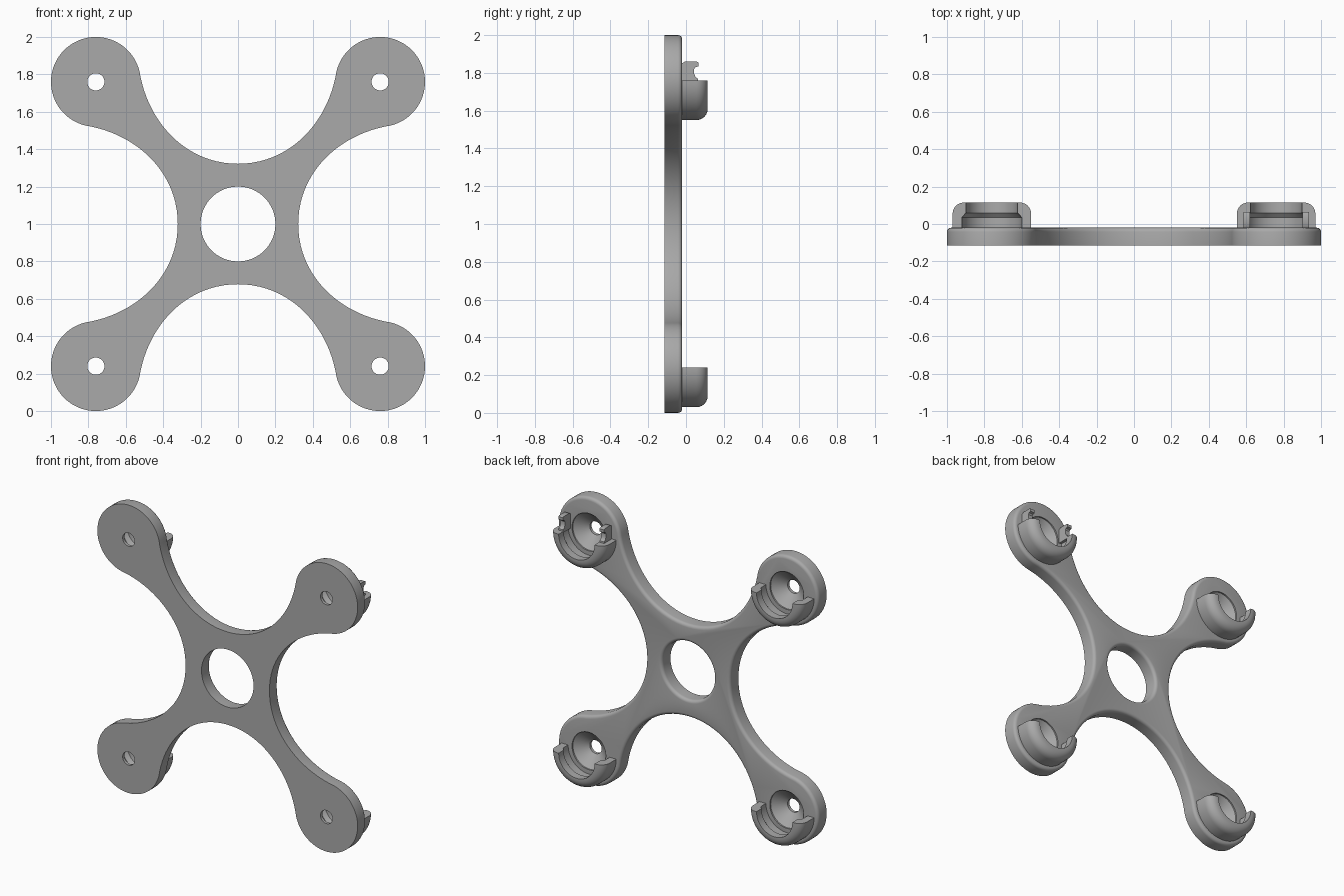
import bpy, bmesh, math
from mathutils import Matrix, Vector

cube = bpy.data.objects.get("Cube")
if cube:
    bpy.data.objects.remove(cube, do_unlink=True)

grey = bpy.data.materials.new("matte_grey")
grey.use_nodes = True
colour = (0.4, 0.4, 0.4, 1)
grey.diffuse_color = colour
grey.node_tree.nodes["Principled BSDF"].inputs["Base Color"].default_value = colour

FRONT, BACK, TOP = -0.115, -0.02, 0.115
PAD, PAD_R = 0.76, 0.24      # pad centre offset and radius
ROUND = 0.022                # rounding of the plate's back edges


def finish(name, bm):
    bmesh.ops.recalc_face_normals(bm, faces=bm.faces)
    mesh = bpy.data.meshes.new(name)
    bm.to_mesh(mesh)
    bm.free()
    mesh.materials.append(grey)
    obj = bpy.data.objects.new(name, mesh)
    bpy.context.collection.objects.link(obj)
    return obj


def smooth(obj):
    bpy.ops.object.select_all(action='DESELECT')
    obj.select_set(True)
    bpy.context.view_layer.objects.active = obj
    bpy.ops.object.shade_smooth_by_angle(angle=math.radians(32))


def revolve(name, profile, centre, start=0, sweep=360, steps=64):
    """Turn (radius, y) points about the y axis; full turns are capped at both ends."""
    bm = bmesh.new()
    full = sweep == 360
    rings = []
    for i in range(steps if full else steps + 1):
        a = math.radians(start + sweep * i / steps)
        rings.append([bm.verts.new((centre[0] + r * math.cos(a), y,
                                    centre[1] + r * math.sin(a))) for r, y in profile])
    n = len(profile)
    for i in range(steps):
        a, b = rings[i], rings[(i + 1) % len(rings)]
        for j in range(n - 1 if full else n):
            k = (j + 1) % n
            bm.faces.new((a[j], a[k], b[k], b[j]))
    if full:
        bm.faces.new([r[0] for r in rings])
        bm.faces.new([r[-1] for r in rings])
    else:
        bm.faces.new(rings[0])
        bm.faces.new(rings[-1])
    return finish(name, bm)


def extrude(bm, points, offset):
    face = bm.faces.new([bm.verts.new(p) for p in points])
    result = bmesh.ops.extrude_face_region(bm, geom=[face])
    moved = [v for v in result["geom"] if isinstance(v, bmesh.types.BMVert)]
    bmesh.ops.translate(bm, verts=moved, vec=offset)
    return moved


def bezier(p, steps):
    for i in range(steps):
        t = i / steps
        s = 1 - t
        yield s**3 * p[0] + 3 * s * s * t * p[1] + 3 * s * t * t * p[2] + t**3 * p[3]


# Four-armed outline: a waist curve, a pad arc and the mirrored waist curve
join = math.radians(173)
centre = Vector((PAD, PAD))
end = centre + PAD_R * Vector((math.cos(join), math.sin(join)))
waist = [Vector((0, 0.322)), Vector((0.27, 0.322)), Vector((0.47, 0.53)), end]
quarter = list(bezier(waist, 20))
ARC = 48
for i in range(ARC + 1):
    a = join + (math.pi / 2 - 2 * join) * i / ARC
    quarter.append(centre + PAD_R * Vector((math.cos(a), math.sin(a))))
quarter += [Vector((p.y, p.x)) for p in reversed(list(bezier(waist, 20))[1:])]
outline = []
for q in range(4):
    turn = Matrix.Rotation(-q * math.pi / 2, 2)
    outline += [turn @ p for p in quarter]

bm = bmesh.new()
back = set(extrude(bm, [(p.x, FRONT, p.y + 1) for p in outline], (0, BACK - FRONT, 0)))
rim = [e for e in bm.edges if e.verts[0] in back and e.verts[1] in back]
bmesh.ops.bevel(bm, geom=rim, offset=ROUND, segments=4, profile=0.5, affect='EDGES')
plate = finish("cross_plate", bm)

# Cutters: centre opening with rounded back edge, and dished screw holes
flare = [(0.2, FRONT - 0.05)]
for i in range(6):
    a = math.radians(18 * i)
    flare.append((0.2 + ROUND * (1 - math.cos(a)), BACK - ROUND * (1 - math.sin(a))))
flare.append((0.2 + ROUND, BACK + 0.05))
dish = [(0.046, FRONT - 0.05), (0.046, -0.095), (0.13, BACK - 0.01), (0.13, BACK + 0.05)]
pads = {"upper_left": (PAD, 1 + PAD), "upper_right": (-PAD, 1 + PAD),
        "lower_left": (PAD, 1 - PAD), "lower_right": (-PAD, 1 - PAD)}
cutters = [revolve("centre_cutter", flare, (0, 1), steps=96)]
cutters += [revolve("hole_cutter", dish, c, steps=48) for c in pads.values()]
for cutter in cutters:
    cutter.hide_render = True
    mod = plate.modifiers.new("cut", 'BOOLEAN')
    mod.operation, mod.solver, mod.object = 'DIFFERENCE', 'EXACT', cutter
    bpy.context.view_layer.objects.active = plate
    bpy.ops.object.modifier_apply(modifier=mod.name)
    bpy.data.objects.remove(cutter, do_unlink=True)
smooth(plate)

# Half-round cups with an inner retaining lip and a rounded outer rim
RIM = 0.06
cup = [(0.16, BACK - 0.003), (0.16, 0.035), (0.138, 0.06), (0.138, TOP)]
for i in range(7):
    a = math.radians(90 - 15 * i)
    cup.append((0.21 - RIM + RIM * math.cos(a), TOP - RIM + RIM * math.sin(a)))
cup.append((0.21, BACK - 0.003))
for name, c in pads.items():
    smooth(revolve(name + "_cup", cup, c, start=180, sweep=180, steps=40))

# Pair of snap hooks above one cup, as (y, height) profile
hook = [(BACK - 0.003, -0.01), (0.065, -0.01), (0.062, 0.01), (0.05, 0.02), (0.043, 0.035),
        (0.043, 0.06), (0.05, 0.07), (0.065, 0.075), (0.065, 0.095), (0.055, 0.1),
        (-0.005, 0.1), (BACK - 0.003, 0.09)]
cx, cz = pads["upper_left"]
for name, side in (("left_snap_hook", 1), ("right_snap_hook", -1)):
    bm = bmesh.new()
    extrude(bm, [(cx + side * 0.14, y, cz + h) for y, h in hook], (side * 0.035, 0, 0))
    smooth(finish(name, bm))
